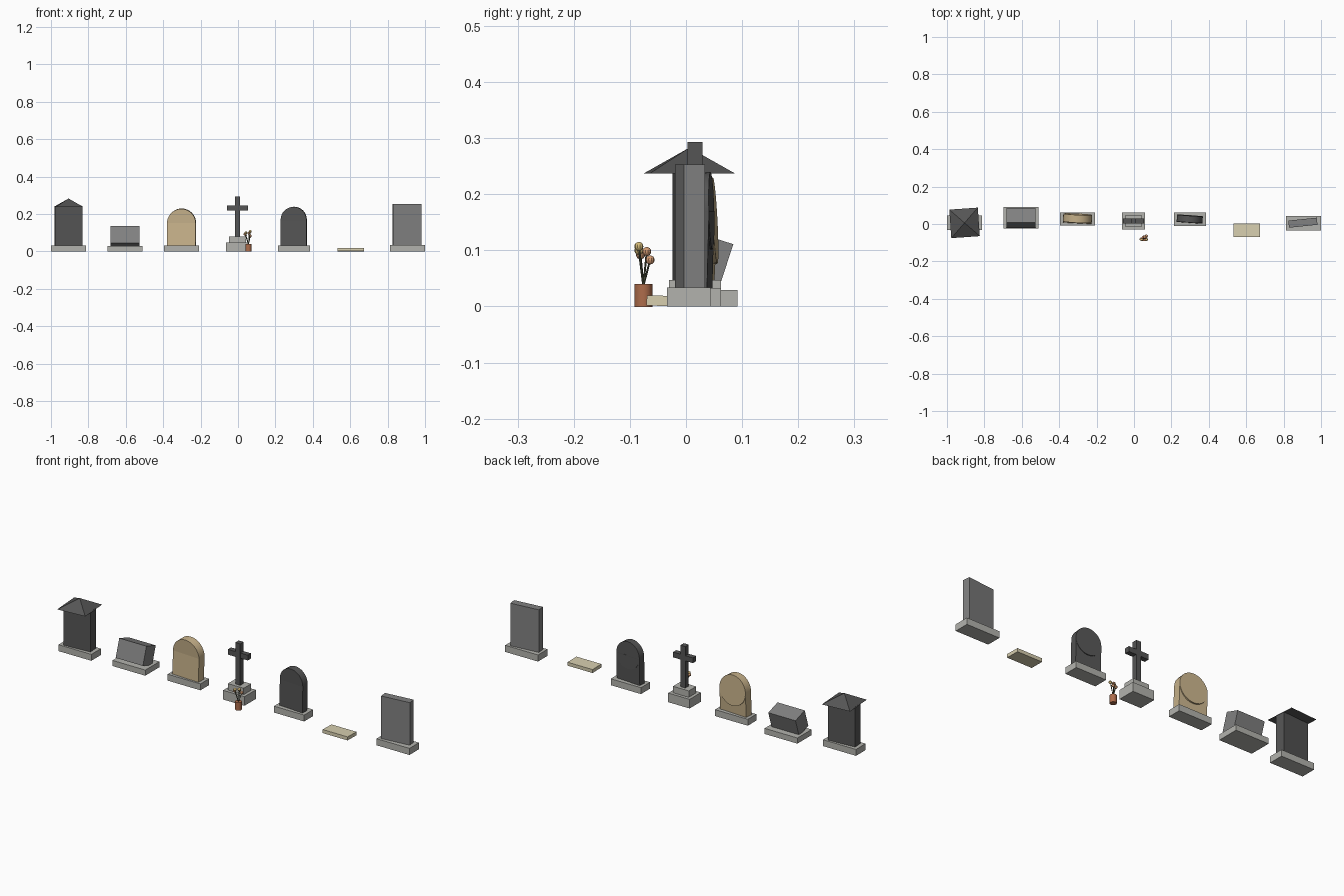
import bpy
from math import radians
from mathutils import Vector

if "Cube" in bpy.data.objects:
    bpy.data.objects.remove(bpy.data.objects["Cube"])


def material(name, rgb):
    m = bpy.data.materials.new(name)
    m.diffuse_color = (*rgb, 1)
    m.use_nodes = True
    m.node_tree.nodes["Principled BSDF"].inputs["Base Color"].default_value = m.diffuse_color
    return m


concrete = material("concrete", (0.45, 0.45, 0.42))
granite = material("granite", (0.22, 0.22, 0.22))
black = material("black_granite", (0.09, 0.09, 0.09))
sand = material("sandstone", (0.58, 0.45, 0.26))
pale = material("pale_stone", (0.68, 0.62, 0.43))
clay = material("clay", (0.42, 0.15, 0.07))
green = material("stem", (0.08, 0.09, 0.05))
yellow = material("yellow_petal", (0.7, 0.52, 0.2))
orange = material("orange_petal", (0.65, 0.33, 0.17))


def finish(name, mat):
    o = bpy.context.object
    o.name = name
    o.data.materials.append(mat)
    return o


def box(name, center, size, mat, rot=(0, 0, 0)):
    bpy.ops.mesh.primitive_cube_add(size=1, location=center,
                                    rotation=[radians(a) for a in rot])
    o = finish(name, mat)
    o.scale = size
    bpy.ops.object.transform_apply(location=False, rotation=False, scale=True)
    return o


def cylinder(name, center, r, depth, mat, rot=(0, 0, 0), sides=32):
    bpy.ops.mesh.primitive_cylinder_add(vertices=sides, radius=r, depth=depth, location=center,
                                        rotation=[radians(a) for a in rot])
    o = finish(name, mat)
    bpy.ops.object.shade_smooth_by_angle(angle=radians(30))
    return o


def plinth(name, x, y, w, d, h):
    box(name, (x, y, h / 2), (w, d, h), concrete)


def arched_stone(name, x, y, bottom, spring, r, depth, mat, lean, turn):
    # slab body plus a full disc that forms the round top
    box(name + "_body", (x, y, (bottom + spring) / 2), (2 * r, depth, spring - bottom),
        mat, (-lean, 0, turn))
    yc = y + 0.06 * lean / 57.3
    cylinder(name + "_arch", (x, yc, spring), r, depth, mat, (90 + lean, 0, turn))


# roofed stone on the left
plinth("roofed_base", -0.906, 0.006, 0.187, 0.078, 0.033)
box("roofed_stone", (-0.906, 0.006, 0.136), (0.148, 0.05, 0.206), black, (0, 0, 4))
bpy.ops.mesh.primitive_cone_add(vertices=4, radius1=0.108, radius2=0, depth=0.046,
                                location=(-0.906, 0.006, 0.26),
                                rotation=(0, 0, radians(49)))
finish("pyramid_roof", black)

# slanted block
plinth("slant_base", -0.605, 0.034, 0.187, 0.115, 0.029)
box("slant_block", (-0.605, 0.032, 0.078), (0.155, 0.079, 0.095), granite, (-18, 0, 0))

# two round-topped stones
plinth("sandstone_base", -0.302, 0.027, 0.187, 0.07, 0.033)
arched_stone("sandstone", -0.302, 0.028, 0.03, 0.152, 0.077, 0.042, sand, 3, -3)
plinth("dark_arch_base", 0.299, 0.025, 0.172, 0.074, 0.033)
arched_stone("dark_arch", 0.298, 0.026, 0.03, 0.17, 0.069, 0.036, black, 1.5, -4)

# stepped cross
plinth("cross_lower_step", -0.003, 0.016, 0.122, 0.092, 0.047)
box("cross_upper_step", (-0.003, 0.016, 0.063), (0.09, 0.06, 0.034), concrete)
box("cross_post", (-0.003, 0.016, 0.186), (0.028, 0.027, 0.215), black)
box("cross_arm", (-0.003, 0.016, 0.233), (0.113, 0.026, 0.027), black)

# flat marker
box("flat_marker", (0.602, -0.034, 0.01), (0.142, 0.072, 0.018), pale, (-1, 0, 0))

# tall tablet on the right
plinth("tablet_base", 0.906, 0.005, 0.187, 0.077, 0.034)
box("tablet", (0.903, 0.007, 0.143), (0.153, 0.038, 0.22), granite, (0, 0, 6))

# flower pot with stems and blooms
pot = Vector((0.056, -0.076, 0.02))
cylinder("flower_pot", pot, 0.016, 0.041, clay, sides=14)
blooms = [(0.066, -0.084, 0.107, yellow), (0.058, -0.070, 0.098, orange),
          (0.037, -0.081, 0.092, orange), (0.066, -0.064, 0.083, orange),
          (0.042, -0.084, 0.100, yellow)]
for i, (x, y, z, mat) in enumerate(blooms):
    tip = Vector((x, y, z))
    root = Vector((pot.x, pot.y, 0.036))
    d = tip - root
    s = cylinder(f"stem_{i}", (tip + root) / 2, 0.0018, d.length, green, sides=6)
    s.rotation_euler = d.to_track_quat('Z', 'Y').to_euler()
    bpy.ops.mesh.primitive_uv_sphere_add(segments=10, ring_count=8, radius=0.008, location=tip)
    finish(f"bloom_{i}", mat)
